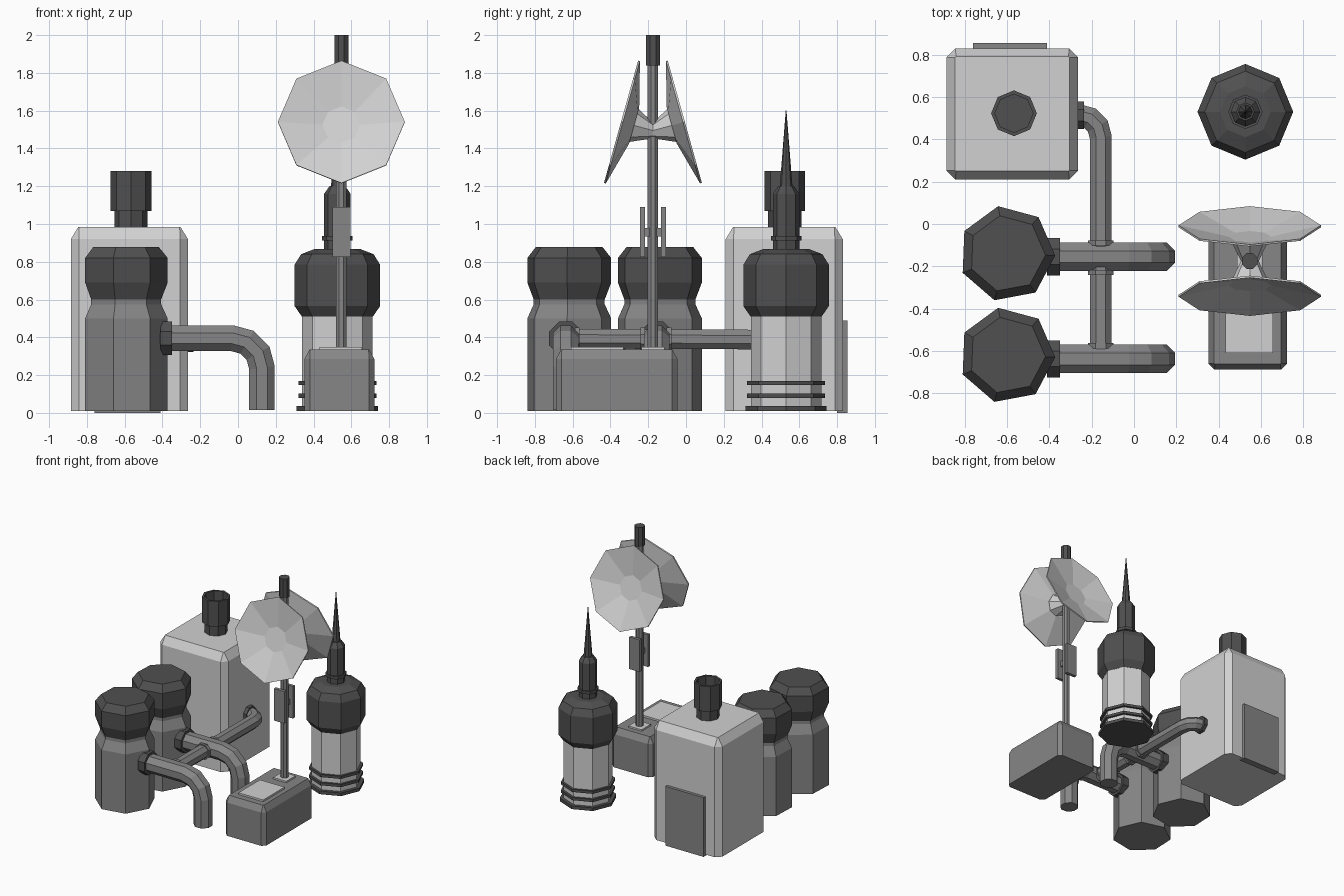
import bpy, bmesh, math
from mathutils import Vector, Matrix

if "Cube" in bpy.data.objects:
    bpy.data.objects.remove(bpy.data.objects["Cube"])


def material(name, v):
    m = bpy.data.materials.new(name)
    m.diffuse_color = (v, v, v, 1)
    m.use_nodes = True
    m.node_tree.nodes["Principled BSDF"].inputs["Base Color"].default_value = m.diffuse_color
    return m


DARK = material("dark grey", 0.08)
MID = material("mid grey", 0.24)
LIGHT = material("light grey", 0.64)


def finish(name, bm, *mats):
    bmesh.ops.remove_doubles(bm, verts=bm.verts, dist=1e-5)
    bmesh.ops.recalc_face_normals(bm, faces=bm.faces)
    me = bpy.data.meshes.new(name)
    bm.to_mesh(me)
    bm.free()
    for m in mats:
        me.materials.append(m)
    ob = bpy.data.objects.new(name, me)
    bpy.context.collection.objects.link(ob)
    return ob


def skin(bm, rings, caps=True):
    """Join rings of points with quads, and close both ends."""
    loops = [[bm.verts.new(p) for p in r] for r in rings]
    for a, b in zip(loops, loops[1:]):
        for i in range(len(a)):
            j = (i + 1) % len(a)
            bm.faces.new((a[i], a[j], b[j], b[i]))
    if caps:
        bm.faces.new(loops[0])
        bm.faces.new(loops[-1])


def lathe(name, profile, sides, mat, loc=(0, 0, 0), turn=0.0, matrix=None):
    """Faceted solid of revolution from (radius, height) points."""
    bm = bmesh.new()
    rings = [[(r * math.cos(turn + math.tau * i / sides),
               r * math.sin(turn + math.tau * i / sides), z)
              for i in range(sides)] for r, z in profile]
    skin(bm, rings)
    bm.transform(matrix or Matrix.Translation(loc))
    return finish(name, bm, mat)


def block(name, lo, hi, mat, side=0.0, top=0.0):
    """Box with chamfered upright corners and a chamfered top."""
    def ring(z, inset):
        x0, y0, x1, y1 = lo[0] + inset, lo[1] + inset, hi[0] - inset, hi[1] - inset
        if side == 0:
            return [(x0, y0, z), (x1, y0, z), (x1, y1, z), (x0, y1, z)]
        c = max(side - inset, 0.004)
        return [(x0 + c, y0, z), (x1 - c, y0, z), (x1, y0 + c, z), (x1, y1 - c, z),
                (x1 - c, y1, z), (x0 + c, y1, z), (x0, y1 - c, z), (x0, y0 + c, z)]
    bm = bmesh.new()
    rings = [ring(lo[2], 0), ring(hi[2] - top, 0)]
    if top:
        rings.append(ring(hi[2], side * 0.95))
    else:
        rings[1] = ring(hi[2], 0)
    skin(bm, rings)
    return finish(name, bm, mat)


def pipe(name, path, radius, normal, mat, sides=8):
    """Mitred tube along a flat path lying across the given normal."""
    n = Vector(normal)
    pts = [Vector(p) for p in path]
    rings = []
    for i, p in enumerate(pts):
        a = (p - pts[i - 1]).normalized() if i else (pts[1] - p).normalized()
        b = (pts[i + 1] - p).normalized() if i < len(pts) - 1 else a
        t = (a + b).normalized()
        s = n.cross(t) / max(t.dot(a), 0.5)
        ring = []
        for k in range(sides):
            ang = math.tau * (k + 0.5) / sides
            ring.append(p + radius * (math.cos(ang) * n + math.sin(ang) * s))
        rings.append(ring)
    bm = bmesh.new()
    skin(bm, rings)
    return finish(name, bm, mat)


def collar(name, start, end, radius, mat):
    d = Vector(end) - Vector(start)
    n = (0, 0, 1) if abs(d.z) < 0.01 else (0, 1, 0)
    return pipe(name, [start, end], radius, n, mat)


# Building with back door and open chimney
block("building", (-0.885, 0.21, 0.01), (-0.265, 0.83, 0.985), LIGHT, 0.042, 0.065)
block("back_door", (-0.76, 0.80, 0.0), (-0.41, 0.855, 0.49), MID)
lathe("chimney_neck", [(0.088, 0.97), (0.088, 1.08)], 8, DARK, (-0.567, 0.523, 0))
lathe("chimney_cap", [(0.088, 1.07), (0.108, 1.07), (0.108, 1.28), (0.09, 1.28), (0.09, 1.1)],
      8, DARK, (-0.567, 0.523, 0))

# Two seven-sided tanks, each with an outlet pipe bending to the ground
for label, ty, py in (("rear", -0.14, -0.155), ("front", -0.62, -0.637)):
    turn = math.radians(100.6)
    lathe(label + "_tank_body", [(0.228, 0.01), (0.228, 0.50), (0.193, 0.575), (0.193, 0.60)],
          7, MID, (-0.6, ty, 0), turn)
    lathe(label + "_tank_lid", [(0.193, 0.60), (0.228, 0.69), (0.228, 0.82), (0.182, 0.877)],
          7, DARK, (-0.6, ty, 0), turn)
    bend = [(-0.03 + 0.157 * math.sin(a), py, 0.238 + 0.157 * math.cos(a))
            for a in (math.radians(30 * i) for i in range(4))]
    pipe(label + "_outlet_pipe", [(-0.42, py, 0.395)] + bend + [(0.127, py, 0.015)],
         0.073, (0, 1, 0), MID)
    collar(label + "_outlet_flange", (-0.41, py, 0.395), (-0.35, py, 0.395), 0.095, DARK)

# Link pipe from the outlets to the building wall
bend = [(-0.26 + 0.103 * math.cos(a), 0.41 + 0.103 * math.sin(a), 0.388)
        for a in (math.radians(30 * i) for i in range(4))]
pipe("link_pipe", [(-0.157, -0.62, 0.393)] + bend + [(-0.28, 0.513, 0.388)],
     0.056, (0, 0, 1), MID)
for i, y in enumerate((-0.575, -0.23, -0.09)):
    collar("link_collar_%d" % i, (-0.157, y - 0.012, 0.39), (-0.157, y + 0.012, 0.39), 0.066, MID)
collar("wall_flange", (-0.27, 0.513, 0.388), (-0.236, 0.513, 0.388), 0.07, DARK)

# Mast base with top plates
block("mast_base", (0.352, -0.688, 0.01), (0.722, -0.045, 0.335), MID, 0.028, 0.05)
block("base_panel", (0.432, -0.61, 0.33), (0.657, -0.33, 0.35), LIGHT)
block("mast_foot", (0.487, -0.235, 0.33), (0.607, -0.115, 0.348), LIGHT)

# Mast
MX, MY = 0.547, -0.175
lathe("mast", [(0.03, 0.33), (0.03, 1.85)], 8, MID, (MX, MY, 0), math.pi / 8)
lathe("mast_tip", [(0.04, 1.84), (0.04, 2.0)], 8, DARK, (MX, MY, 0), math.pi / 8)
block("panel_bracket", (MX - 0.02, MY - 0.05, 0.935), (MX + 0.02, MY + 0.05, 0.98), MID)

# Mirrored flat panels, dishes and dish mounts
for label, s in (("front", -1), ("back", 1)):
    ys = sorted((MY + s * 0.042, MY + s * 0.068))
    block(label + "_mast_panel", (MX - 0.048, ys[0], 0.825), (MX + 0.048, ys[1], 1.09), MID)
    axis = Vector((0, s * 0.645, 0.18)).normalized()
    side = Vector((1, 0, 0))
    up = axis.cross(side)
    m = Matrix((side, up, axis)).transposed().to_4x4()
    m.translation = Vector((MX, MY + s * 0.165, 1.54))
    lathe(label + "_dish", [(0.10, -0.068), (0.336, -0.006), (0.336, 0.004), (0.10, -0.052)],
          8, LIGHT, matrix=m)
    # mount narrowing from the dish back to the mast
    bm = bmesh.new()
    wide = [m @ Vector((0.092 * math.cos(k * math.tau / 8), 0.092 * math.sin(k * math.tau / 8), -0.064))
            for k in range(8)]
    thin = [Vector((MX, MY, 1.495)) + 0.042 * (math.cos(k * math.tau / 8) * side
            + math.sin(k * math.tau / 8) * Vector((0, 0, up.z / abs(up.z)))) for k in range(8)]
    skin(bm, [wide, thin])
    finish(label + "_dish_mount", bm, LIGHT)

# Tower with base rings, dark head and spire
T = (0.526, 0.53, 0)
lathe("tower_body", [(0.187, 0.015), (0.187, 0.53)], 8, LIGHT, T)
for i, (z0, z1, r) in enumerate(((0.01, 0.036, 0.215), (0.08, 0.102, 0.206), (0.148, 0.17, 0.206))):
    lathe("tower_ring_%d" % i, [(r, z0), (r, z1)], 8, DARK, T)
lathe("tower_head", [(0.188, 0.51), (0.226, 0.565), (0.226, 0.785), (0.192, 0.84), (0.12, 0.868)],
      8, DARK, T)
lathe("tower_neck", [(0.07, 0.86), (0.07, 1.16), (0.042, 1.2)], 8, DARK, T)
lathe("neck_ring", [(0.081, 0.913), (0.081, 0.937)], 8, DARK, T)
lathe("spire", [(0.034, 1.195), (0.002, 1.6)], 8, DARK, T)
